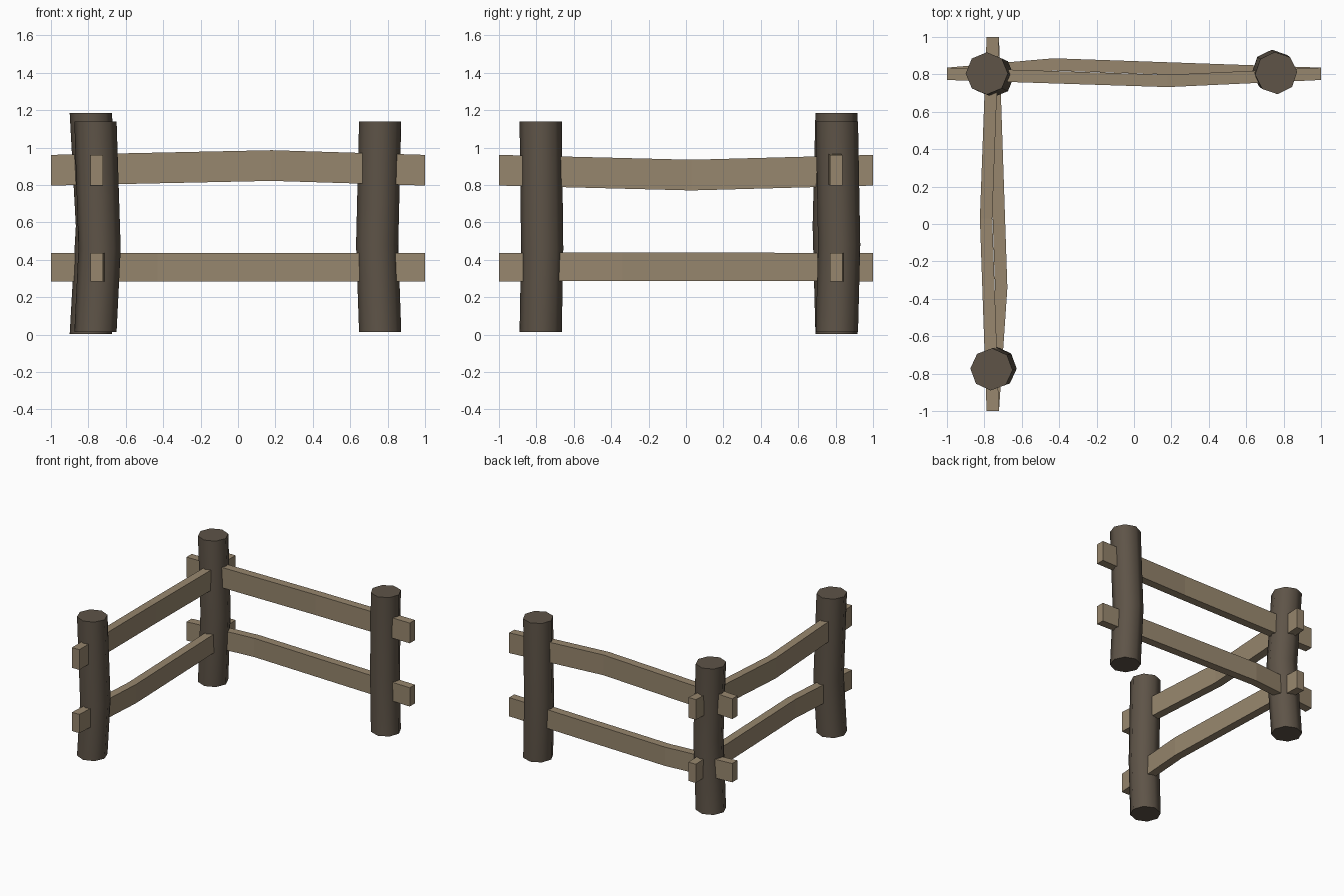
import bpy, bmesh, math
from mathutils import Vector

if "Cube" in bpy.data.objects:
    bpy.data.objects.remove(bpy.data.objects["Cube"])


def material(name, rgb):
    m = bpy.data.materials.new(name)
    m.diffuse_color = (*rgb, 1)
    m.use_nodes = True
    m.node_tree.nodes["Principled BSDF"].inputs["Base Color"].default_value = m.diffuse_color
    return m


RAIL = material("light rail wood", (0.31, 0.24, 0.155))
POST = material("dark post wood", (0.112, 0.088, 0.064))


def loft(name, rings, mat):
    """Skin a closed solid over a list of equally sized rings."""
    bm = bmesh.new()
    loops = [[bm.verts.new(p) for p in r] for r in rings]
    n = len(loops[0])
    for a, b in zip(loops, loops[1:]):
        for i in range(n):
            j = (i + 1) % n
            bm.faces.new((a[i], a[j], b[j], b[i]))
    bm.faces.new(loops[0][::-1])
    bm.faces.new(loops[-1])
    bmesh.ops.recalc_face_normals(bm, faces=bm.faces)
    me = bpy.data.meshes.new(name)
    bm.to_mesh(me)
    bm.free()
    me.materials.append(mat)
    ob = bpy.data.objects.new(name, me)
    bpy.context.collection.objects.link(ob)
    return ob


def post(name, x, y, z0, z1, bend, kink, turn):
    """Eight-sided log, pushed sideways by bend at height kink."""
    rings = []
    for z, k in ((z0, 0), (kink, 1), (z1, 0)):
        rings.append([Vector((x + bend[0] * k + 0.113 * math.cos(a),
                              y + bend[1] * k + 0.113 * math.sin(a), z))
                      for a in (turn + i * math.tau / 8 for i in range(8))])
    ob = loft(name, rings, POST)
    bpy.ops.object.select_all(action='DESELECT')
    ob.select_set(True)
    bpy.context.view_layer.objects.active = ob
    bpy.ops.object.shade_smooth_by_angle(angle=math.radians(50))


def rail(name, axis, side, z0, z1, kink, bow, lift):
    """Split plank from -1 to 1 along an axis, bowed at one point."""
    rings = []
    for t, k in ((-1, 0), (kink, 1), (1, 0)):
        ring = []
        for s, z in ((-1, z0), (1, z0), (1, z1), (-1, z1)):
            c = side + bow * k + s * 0.033
            h = z + lift * k
            ring.append(Vector((t, c, h) if axis == 'x' else (c, t, h)))
        rings.append(ring)
    loft(name, rings, RAIL)


# posts
post("corner_post", -0.787, 0.805, 0.003, 1.185, (0.033, -0.015), 0.58, 0.0)
post("right_post", 0.76, 0.807, 0.015, 1.14, (-0.016, 0.012), 0.48, 0.06)
post("front_post", -0.762, -0.777, 0.015, 1.14, (0.022, 0.008), 0.46, -0.04)

# rails of the back panel
rail("back_upper_rail", 'x', 0.803, 0.797, 0.961, 0.18, -0.038, 0.025)
rail("back_lower_rail", 'x', 0.803, 0.285, 0.437, -0.43, 0.05, 0.0)

# rails of the left panel
rail("left_upper_rail", 'y', -0.755, 0.797, 0.961, 0.03, -0.036, -0.026)
rail("left_lower_rail", 'y', -0.755, 0.285, 0.437, -0.34, 0.045, 0.002)
